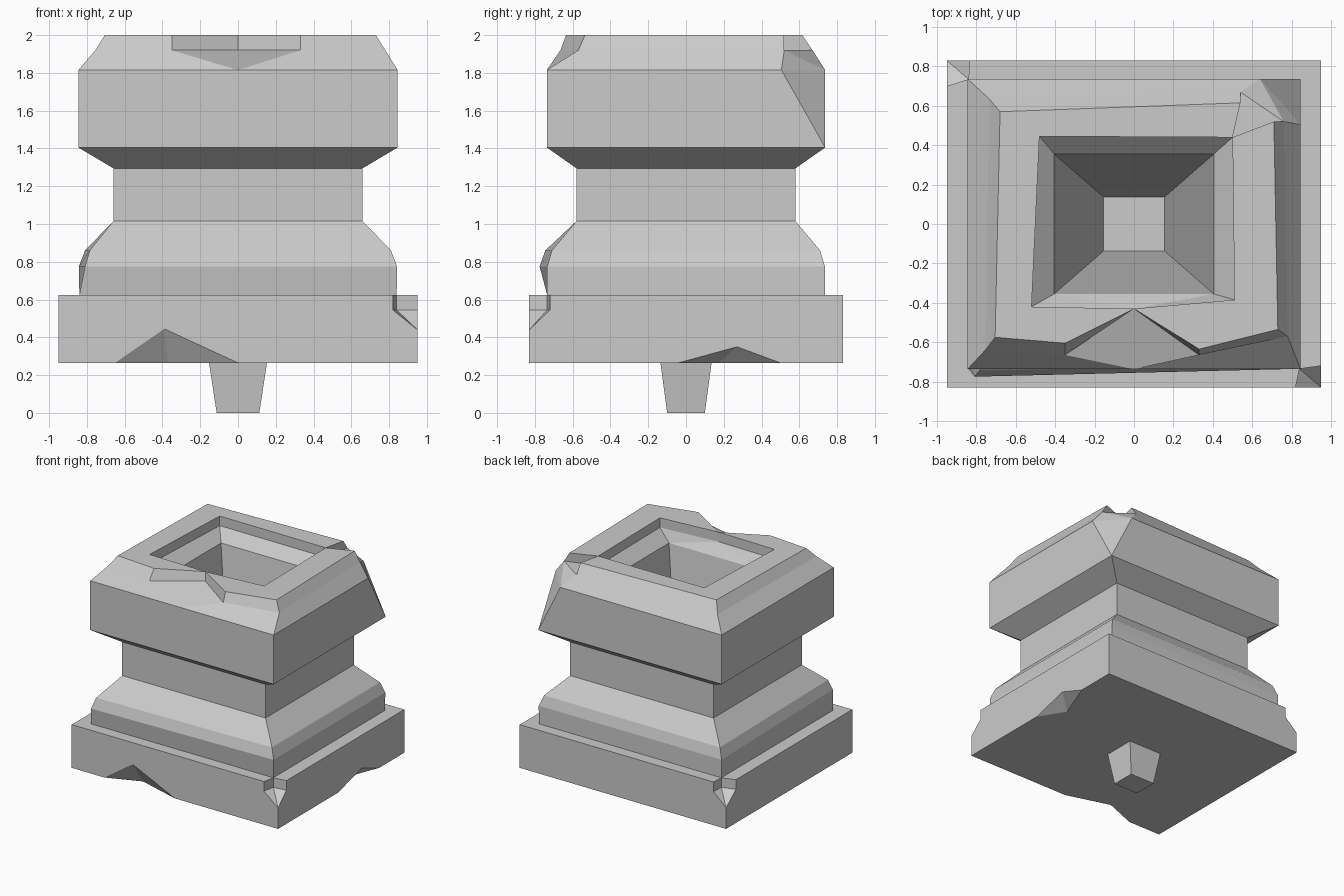
import bpy, bmesh

if "Cube" in bpy.data.objects:
    bpy.data.objects.remove(bpy.data.objects["Cube"])

bm = bmesh.new()
P = {}


def level(z, **pts):
    """Named points at one height."""
    for name, (x, y) in pts.items():
        P[name] = bm.verts.new((x, y, z))


def faces(*specs):
    for s in specs:
        bm.faces.new([P[n] for n in s.split()])


def corners(target, x, y, z, fl=None):
    """Four corner points: front-left, front-right, back-right, back-left."""
    pts = [fl or (-x, -y), (x, -y), (x, y), (-x, y)]
    return [target.verts.new((px, py, z)) for px, py in pts]


def loft(target, *rings):
    for a, b in zip(rings, rings[1:]):
        for i in range(len(a)):
            j = (i + 1) % len(a)
            target.faces.new((a[i], a[j], b[j], b[i]))


def finish(target, name):
    bmesh.ops.recalc_face_normals(target, faces=target.faces)
    mesh = bpy.data.meshes.new(name)
    target.to_mesh(mesh)
    target.free()
    bpy.context.collection.objects.link(bpy.data.objects.new(name, mesh))


# Plinth with chipped lower edges and two broken upper corners
level(.265, fl0=(-.95, -.83), c1=(-.65, -.83), c=(-.37, -.72), c2=(0, -.83),
      fr0=(.95, -.83), d1=(.95, -.04), d=(.82, .17), d2=(.95, .5),
      br0=(.95, .83), bl0=(-.95, .83))
level(.445, ct=(-.39, -.83))
level(.35, dt=(.95, .27))
level(.44, p4=(.95, -.83), s4=(-.95, .83))
level(.545, p1=(.82, -.83), p2=(.84, -.735), p3=(.95, -.72),
      s1=(-.835, .83), s2=(-.84, .735), s3=(-.95, .70))
level(.625, flt=(-.95, -.83), p1t=(.82, -.83), p2t=(.84, -.735), p3t=(.95, -.72),
      brt=(.95, .83), s1t=(-.835, .83), s2t=(-.84, .735), s3t=(-.95, .70),
      mfl=(-.84, -.735), mbr=(.84, .735))
faces("fl0 c1 c c2 fr0 d1 d d2 br0 bl0",
      "fl0 c1 ct c2 fr0 p4 p1 p1t flt", "fr0 d1 dt d2 br0 brt p3t p3 p4",
      "br0 bl0 s4 s1 s1t brt", "bl0 fl0 flt s3t s3 s4",
      "c1 ct c", "ct c2 c", "d1 dt d", "dt d2 d",
      "flt p1t p2t mfl", "p2t p3t brt mbr", "brt s1t s2t mbr", "s2t s3t flt mfl")
for k in "ps":
    faces(f"{k}1 {k}2 {k}2t {k}1t", f"{k}2 {k}3 {k}3t {k}2t",
          f"{k}1 {k}2 {k}4", f"{k}2 {k}3 {k}4")

# Lower moulding, neck and underside of the head
head = corners(bm, .845, .737, 1.405)
loft(bm, [P[n] for n in ("mfl", "p2t", "mbr", "s2t")],
     corners(bm, .842, .735, .775, (-.81, -.775)),
     corners(bm, .81, .71, .86, (-.785, -.745)),
     corners(bm, .66, .58, 1.015), corners(bm, .66, .58, 1.295), head)
P.update(zip(("hfl", "hfr", "hbr", "hbl"), head))

# Head with a front notch and a broken back-right corner
level(1.815, fl1=(-.845, -.737), m=(0, -.737), fr1=(.845, -.737),
      g=(.845, .505), f=(.64, .737), bl1=(-.845, .737))
level(1.92, fl2=(-.755, -.64), n1=(-.35, -.665), n2=(.33, -.665), fr2=(.78, -.57),
      e=(.76, .52), d3=(.54, .67), bl2=(-.735, .635),
      ifl1=(-.52, -.42), q=(0, -.43), ifr1=(.51, -.385), a1=(.5, .44), ibl1=(-.48, .445))
level(2.0, fl3=(-.705, -.575), t1=(-.35, -.605), t2=(.33, -.635), fr3=(.73, -.535),
      k=(.71, .52), b=(.54, .615), bl3=(-.68, .57),
      ifl=(-.52, -.42), r=(0, -.43), ifr=(.51, -.385), a=(.5, .44), ibl=(-.48, .445))
faces("hfl hfr fr1 m fl1", "hfr hbr g fr1", "hbr hbl bl1 f", "hbl hfl fl1 bl1",
      "hbr f g", "f d3 e", "f e g",
      "bl1 fl1 fl2 bl2", "fl1 m n1 fl2", "m fr1 fr2 n2", "fr1 g e fr2", "f bl1 bl2 d3",
      "fl2 n1 t1 fl3", "n2 fr2 fr3 t2", "fr2 e k fr3", "d3 bl2 bl3 b", "bl2 fl2 fl3 bl3",
      "m n2 q n1", "n1 q r t1", "q n2 t2 r",
      "a1 e d3", "a a1 d3 b", "a1 a k e",
      "fl3 ifl ibl bl3", "fl3 t1 r ifl", "r t2 fr3 ifr", "fr3 k a ifr", "b bl3 ibl a")

# Hollow: upright lip, sloped ledge and deep tapering shaft
ledge = corners(bm, .405, .355, 1.83)
P.update(zip(("lfl", "lfr", "lbr", "lbl"), ledge))
floor = corners(bm, .155, .137, .275)
faces("ifl r q ifl1", "r ifr ifr1 q", "ifr a a1 ifr1", "a ibl ibl1 a1", "ibl ifl ifl1 ibl1",
      "ifl1 q lfl", "q lfr lfl", "q ifr1 lfr", "ifr1 a1 lbr lfr",
      "a1 ibl1 lbl lbr", "ibl1 ifl1 lfl lbl")
loft(bm, ledge, floor)
bm.faces.new(floor)
finish(bm, "pedestal")

# Tapered peg under the plinth
pb = bmesh.new()
low, high = corners(pb, .113, .1, 0), corners(pb, .154, .136, .27)
loft(pb, low, high)
pb.faces.new(low)
pb.faces.new(high)
finish(pb, "peg")
